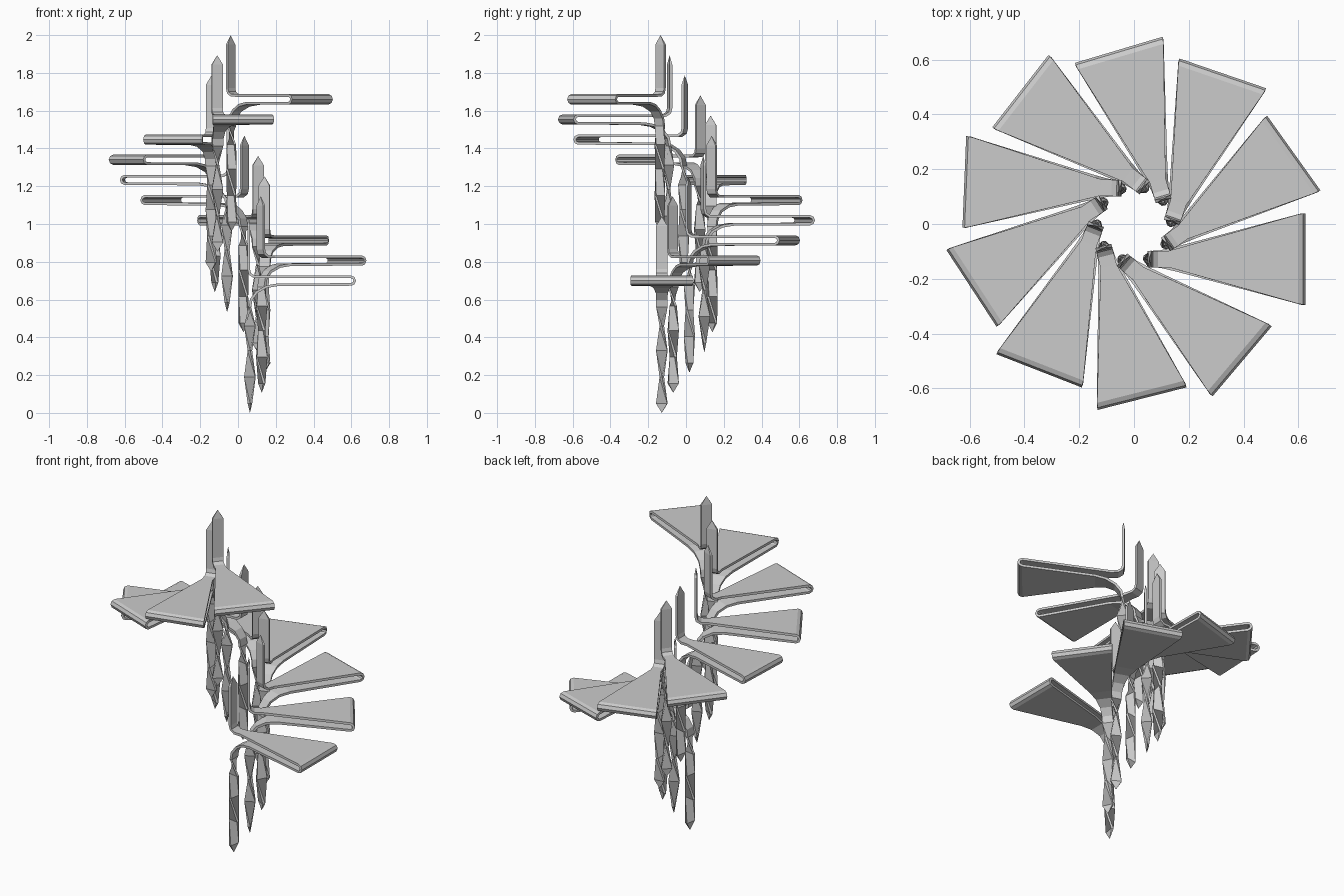
import bpy, bmesh
from math import radians, sin, cos
from mathutils import Vector

if "Cube" in bpy.data.objects:
    bpy.data.objects.remove(bpy.data.objects["Cube"])

COUNT, TURN, RISE = 10, radians(35.53), 0.1067
THICK, MID_Y = 0.014, -0.128

# One folded ribbon: (x, z, half width, twist in degrees), from top tip to bottom tip
PATH = [
    (0.057, 0.34, 0.0, 0), (0.057, 0.29, 0.03, 0), (0.057, 0.06, 0.03, 0),
    (0.063, 0.036, 0.03, 0), (0.085, 0.021, 0.03, 0), (0.127, 0.020, 0.03, 0),
    # tread and rounded outer fold
    (0.598, 0.020, 0.163, 0), (0.612, 0.014, 0.166, 0), (0.618, 0.0, 0.167, 0),
    (0.612, -0.014, 0.166, 0), (0.598, -0.020, 0.163, 0),
    # underside returning to the stem
    (0.21, -0.022, 0.06, 0), (0.15, -0.032, 0.044, 0), (0.10, -0.060, 0.032, 0),
    (0.070, -0.10, 0.03, 0), (0.063, -0.14, 0.03, 0),
    # twisted hanging tail
    (0.063, -0.24, 0.03, 80), (0.063, -0.37, 0.03, 170), (0.063, -0.51, 0.03, 260),
    (0.063, -0.65, 0.03, 350), (0.063, -0.70, 0.0, 350),
]


def ribbon_mesh():
    bm = bmesh.new()
    rings = []
    pts = [Vector((x, MID_Y, z)) for x, z, _, _ in PATH]
    for i, (x, z, hw, tw) in enumerate(PATH):
        if hw == 0:                       # pointed ends
            rings.append([bm.verts.new(pts[i])])
            continue
        d_in = (pts[i] - pts[i - 1]).normalized()
        d_out = (pts[i + 1] - pts[i]).normalized()
        tan = (d_in + d_out).normalized()
        side = Vector((0, 1, 0))
        nrm = side.cross(tan)
        a = radians(tw)
        w = side * cos(a) + nrm * sin(a)
        n = (nrm * cos(a) - side * sin(a)) * THICK / 2
        rings.append([bm.verts.new(pts[i] + w * hw * s + n * t)
                      for s, t in ((1, 1), (-1, 1), (-1, -1), (1, -1))])
    for a, b in zip(rings, rings[1:]):
        for k in range(4):
            j = (k + 1) % 4
            if len(a) == 1:
                bm.faces.new((a[0], b[j], b[k]))
            elif len(b) == 1:
                bm.faces.new((a[k], a[j], b[0]))
            else:
                bm.faces.new((a[k], a[j], b[j], b[k]))
    bmesh.ops.recalc_face_normals(bm, faces=bm.faces[:])
    me = bpy.data.meshes.new("stair_ribbon")
    bm.to_mesh(me)
    bm.free()
    return me


# Spiral of identical folded steps
mesh = ribbon_mesh()
for i in range(COUNT):
    ob = bpy.data.objects.new(f"spiral_step_{i + 1}", mesh)
    ob.location.z = 0.70 + RISE * i
    ob.rotation_euler.z = TURN * i
    bpy.context.collection.objects.link(ob)
